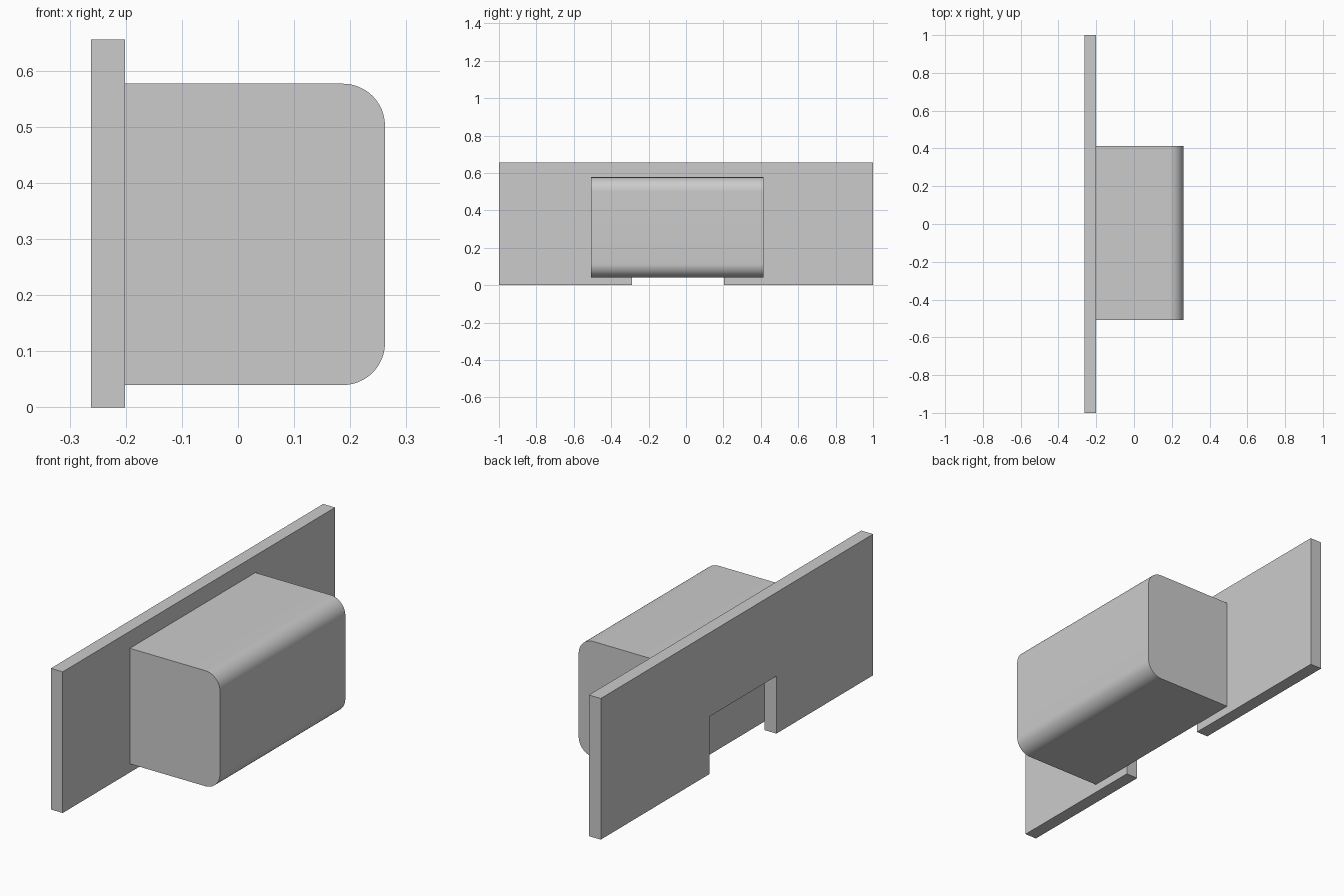
import bpy
import bmesh
from mathutils import Vector

cube = bpy.data.objects.get("Cube")
if cube:
    bpy.data.objects.remove(cube, do_unlink=True)

grey = bpy.data.materials.new("plain_grey")
grey.use_nodes = True
colour = (0.6, 0.6, 0.6, 1)
grey.diffuse_color = colour
grey.node_tree.nodes["Principled BSDF"].inputs["Base Color"].default_value = colour


def extrude_profile(name, points, direction, round_edge=None, radius=0.0):
    """Extrude a flat outline, optionally rounding the edges picked by a rule."""
    bm = bmesh.new()
    face = bm.faces.new([bm.verts.new(p) for p in points])
    moved = bmesh.ops.extrude_face_region(bm, geom=[face], use_keep_orig=True)["geom"]
    verts = [v for v in moved if isinstance(v, bmesh.types.BMVert)]
    bmesh.ops.translate(bm, verts=verts, vec=Vector(direction))
    if round_edge:
        bmesh.ops.bevel(bm, geom=[e for e in bm.edges if round_edge(e)], offset=radius,
                        offset_type='OFFSET', segments=12, profile=0.5, affect='EDGES')
    bmesh.ops.recalc_face_normals(bm, faces=bm.faces)
    mesh = bpy.data.meshes.new(name)
    bm.to_mesh(mesh)
    bm.free()
    mesh.materials.append(grey)
    obj = bpy.data.objects.new(name, mesh)
    bpy.context.collection.objects.link(obj)
    return obj


BACK, JOIN, FACE = -0.262, -0.201, 0.262

# Mounting plate with a notch in its lower edge
outline = [(-1, 0), (-0.29, 0), (-0.29, 0.267), (0.202, 0.267),
           (0.202, 0), (1, 0), (1, 0.656), (-1, 0.656)]
extrude_profile("mounting_plate", [(BACK, y, z) for y, z in outline], (JOIN - BACK, 0, 0))

# Housing block, its two long outer edges rounded
FRONT, REAR, LOW, HIGH = -0.507, 0.414, 0.04, 0.577
section = [(JOIN, LOW), (FACE, LOW), (FACE, HIGH), (JOIN, HIGH)]
housing = extrude_profile(
    "housing", [(x, FRONT, z) for x, z in section], (0, REAR - FRONT, 0),
    lambda e: all(v.co.x > 0 for v in e.verts) and abs(e.verts[0].co.y - e.verts[1].co.y) > 0.1,
    0.075)

# Smooth the rounded edges, keep the ends crisp
bpy.ops.object.select_all(action='DESELECT')
housing.select_set(True)
bpy.context.view_layer.objects.active = housing
bpy.ops.object.shade_smooth_by_angle(angle=0.6)
